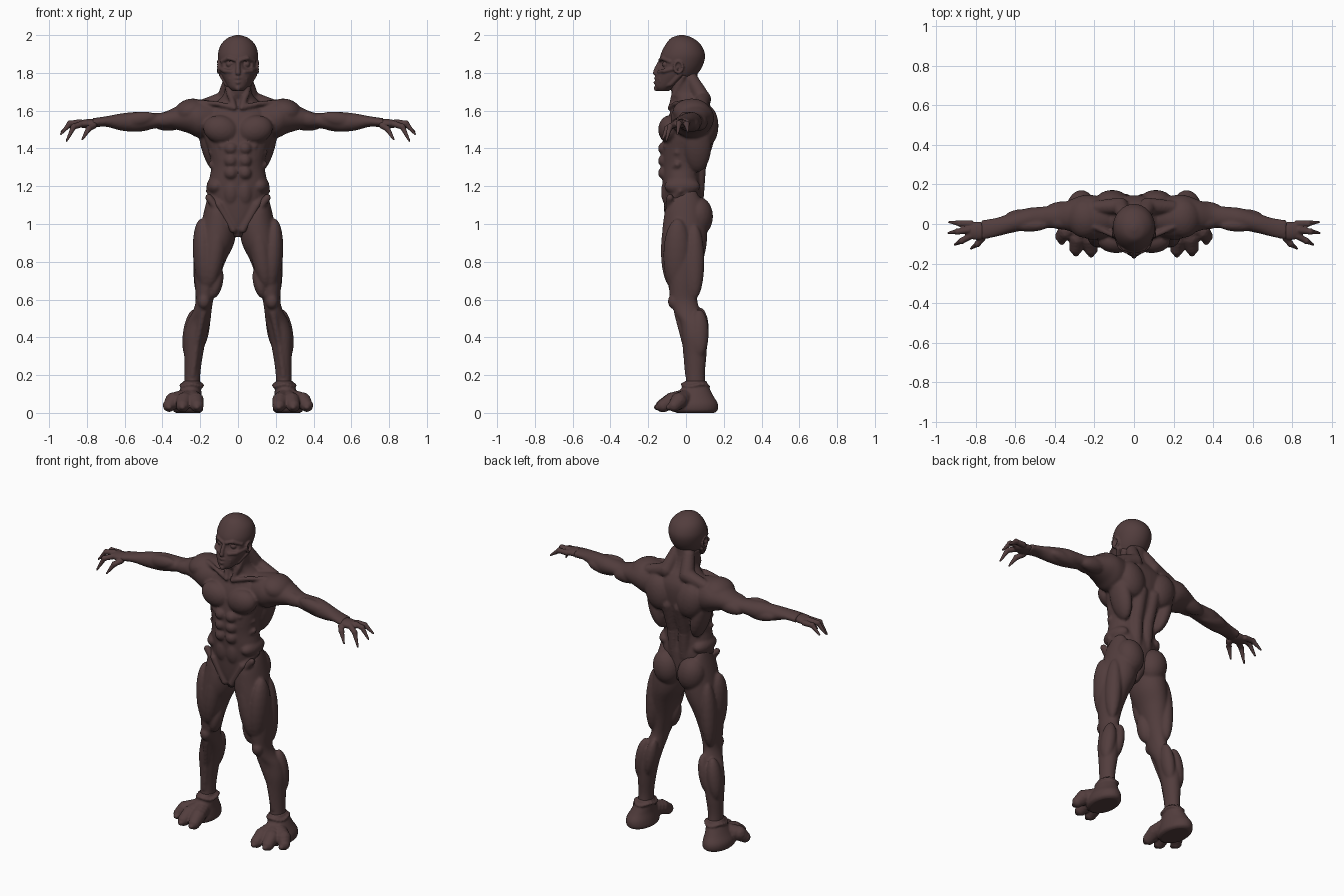
import bpy
import bmesh
import math
from mathutils import Matrix, Vector

default_cube = bpy.data.objects.get("Cube")
if default_cube:
    bpy.data.objects.remove(default_cube, do_unlink=True)

skin = bpy.data.materials.new("dark brown skin")
skin.use_nodes = True
skin_colour = (0.085, 0.047, 0.047, 1)
skin.diffuse_color = skin_colour
skin.node_tree.nodes["Principled BSDF"].inputs["Base Color"].default_value = skin_colour


def spline(before, start, end, after, t):
    """Smooth blend between two neighbouring cross-sections."""
    return [b + (c - a) * t / 2 + (2 * a - 5 * b + 4 * c - d) * t * t / 2
            + (3 * b - a - 3 * c + d) * t ** 3 / 2
            for a, b, c, d in zip(before, start, end, after)]


def loft(bm, rows, axis="z", sides=32, steps=5, squareness=1.0):
    """Skin oval sections given as (position, low, high, low, high)."""
    dense = []
    for i in range(len(rows) - 1):
        before, after = rows[max(i - 1, 0)], rows[min(i + 2, len(rows) - 1)]
        for step in range(steps):
            dense.append(spline(before, rows[i], rows[i + 1], after, step / steps))
    dense.append(rows[-1])
    rings = []
    for place, low_a, high_a, low_b, high_b in dense:
        ring = []
        for k in range(sides):
            angle = math.tau * k / sides
            c, s = math.cos(angle), math.sin(angle)
            c = math.copysign(abs(c) ** squareness, c)
            s = math.copysign(abs(s) ** squareness, s)
            a = (low_a + high_a) / 2 + c * (high_a - low_a) / 2
            b = (low_b + high_b) / 2 + s * (high_b - low_b) / 2
            ring.append(bm.verts.new((a, b, place) if axis == "z" else (place, a, b)))
        rings.append(ring)
    for lower, upper in zip(rings, rings[1:]):
        for k in range(sides):
            n = (k + 1) % sides
            bm.faces.new((lower[k], lower[n], upper[n], upper[k]))
    bm.faces.new(rings[0][::-1])
    bm.faces.new(rings[-1])


def symmetric(rows):
    return [(z, -half, half, front, back) for z, half, front, back in rows]


def blob(bm, centre, size, tilt=0.0, axis="Y"):
    matrix = (Matrix.Translation(centre) @ Matrix.Rotation(math.radians(tilt), 4, axis)
              @ Matrix.Diagonal((*size, 1)))
    bmesh.ops.create_icosphere(bm, subdivisions=3, radius=1, matrix=matrix)


def chain(bm, points, radii):
    """Tapered rounded cord through the points."""
    for i in range(len(points) - 1):
        start, end = Vector(points[i]), Vector(points[i + 1])
        count = max(2, int((end - start).length / min(radii[i], radii[i + 1]) * 2))
        for k in range(count + 1):
            t = k / count
            radius = radii[i] + (radii[i + 1] - radii[i]) * t
            matrix = Matrix.Translation(start.lerp(end, t))
            bmesh.ops.create_icosphere(bm, subdivisions=2, radius=radius, matrix=matrix)


def mirror_copy(bm):
    copy = bmesh.ops.duplicate(bm, geom=bm.verts[:] + bm.edges[:] + bm.faces[:])["geom"]
    for item in copy:
        if isinstance(item, bmesh.types.BMVert):
            item.co.x = -item.co.x
    bmesh.ops.reverse_faces(bm, faces=[f for f in copy if isinstance(f, bmesh.types.BMFace)])


def finish(name, bm, voxel, smoothing=2):
    """Fuse the overlapping forms into one smooth skin."""
    bmesh.ops.recalc_face_normals(bm, faces=bm.faces[:])
    mesh = bpy.data.meshes.new(name)
    bm.to_mesh(mesh)
    bm.free()
    mesh.materials.append(skin)
    body_part = bpy.data.objects.new(name, mesh)
    bpy.context.collection.objects.link(body_part)
    remesh = body_part.modifiers.new("fuse", "REMESH")
    remesh.mode = "VOXEL"
    remesh.voxel_size = voxel
    remesh.use_smooth_shade = True
    smooth = body_part.modifiers.new("soften", "SMOOTH")
    smooth.iterations = smoothing


def finish_pair(name, build, voxel):
    for side, sign in (("left", 1), ("right", -1)):
        bm = bmesh.new()
        build(bm)
        bmesh.ops.scale(bm, vec=(sign, 1, 1), verts=bm.verts[:])
        finish(side + "_" + name, bm, voxel)


# Upper body: one half of the muscles and arm, mirrored, around a central trunk
torso = bmesh.new()
loft(torso, [(.08, -.05, .12, 1.46, 1.64), (.2, -.08, .145, 1.455, 1.66),
             (.26, -.065, .145, 1.48, 1.65), (.33, -.035, .12, 1.5, 1.62),
             (.4, -.02, .095, 1.51, 1.59), (.47, -.025, .087, 1.5, 1.59),
             (.54, -.03, .08, 1.488, 1.593), (.62, -.045, .055, 1.495, 1.585),
             (.7, -.065, .03, 1.515, 1.57), (.77, -.08, .02, 1.51, 1.56)], axis="x")
blob(torso, (.09, -.085, 1.5), (.095, .062, .075), -12)            # chest
blob(torso, (.25, .03, 1.595), (.09, .1, .068), 14)                # shoulder
blob(torso, (.36, .012, 1.555), (.085, .04, .042), 8)              # upper arm front
blob(torso, (.35, .07, 1.54), (.1, .045, .045), 8)                 # upper arm back
blob(torso, (.53, -.005, 1.555), (.1, .034, .038), 8)              # forearm top
blob(torso, (.55, .04, 1.525), (.1, .036, .036), -4)               # forearm underside
blob(torso, (.11, .11, 1.52), (.085, .062, .11), 15)               # shoulder blade
blob(torso, (.15, .06, 1.42), (.048, .075, .15), 14)               # flank
chain(torso, [(.035, .06, 1.14), (.04, .07, 1.3), (.045, .115, 1.46)], [.036, .038, .04])
chain(torso, [(.045, .035, 1.76), (.07, .09, 1.66), (.19, .085, 1.625)], [.035, .045, .035])
chain(torso, [(.065, -.015, 1.78), (.045, -.06, 1.69), (.018, -.08, 1.615)], [.018, .018, .014])
chain(torso, [(.02, -.085, 1.615), (.1, -.06, 1.635), (.2, -.015, 1.645)], [.014, .014, .014])
for row, height in enumerate((1.4, 1.335, 1.27)):                  # stomach and ribs
    blob(torso, (.037, -.112, height), (.036, .036, .036))
    chain(torso, [(.085, -.105 + row * .008, height + .01), (.14, -.045, height + .045)],
          [.016, .018])
blob(torso, (.035, -.09, 1.17), (.045, .042, .08))
blob(torso, (.115, -.02, 1.2), (.052, .095, .05), 10)              # hip ridge
chain(torso, [(.155, -.03, 1.175), (.1, -.1, 1.1), (.025, -.095, .97)], [.016, .018, .02])
mirror_copy(torso)
loft(torso, symmetric([
    (.93, .02, -.08, .03), (.99, .06, -.105, .08), (1.06, .12, -.115, .09),
    (1.15, .155, -.12, .09), (1.22, .155, -.125, .08), (1.3, .142, -.128, .085),
    (1.38, .155, -.13, .115), (1.46, .18, -.12, .135), (1.54, .19, -.105, .145),
    (1.6, .17, -.08, .14), (1.65, .11, -.06, .115), (1.69, .075, -.075, .085),
    (1.75, .068, -.085, .065), (1.82, .06, -.07, .06)]), squareness=.9)
finish("upper_body", torso, .008)


def build_leg(bm):
    loft(bm, [(1.18, .1, .15, -.03, .05), (1.1, .05, .172, -.1, .09),
              (1, .012, .195, -.122, .11), (.9, .02, .215, -.127, .11),
              (.8, .067, .23, -.115, .09), (.7, .102, .23, -.095, .068),
              (.6, .13, .224, -.083, .06), (.54, .14, .238, -.065, .075),
              (.48, .147, .27, -.032, .095), (.4, .167, .288, -.02, .112),
              (.3, .187, .285, -.008, .108), (.2, .2, .283, 0, .1),
              (.11, .2, .285, -.005, .11)])
    blob(bm, (.085, .065, 1.04), (.084, .078, .105), 8)            # buttock
    blob(bm, (.18, -.045, .83), (.058, .075, .2), 4)               # outer thigh
    blob(bm, (.12, -.075, .86), (.055, .058, .2), -9)              # front thigh
    blob(bm, (.115, -.05, .69), (.035, .045, .085), -12)           # inner knee muscle
    blob(bm, (.19, .045, .8), (.045, .052, .2), -3)                # rear thigh
    blob(bm, (.18, -.06, .59), (.034, .036, .042))                 # kneecap
    blob(bm, (.25, .07, .42), (.042, .05, .13), -8)                # outer calf
    blob(bm, (.188, .075, .44), (.036, .046, .12), -10)            # inner calf
    chain(bm, [(.185, -.045, .53), (.22, -.002, .36), (.24, .01, .2)], [.02, .018, .016])
    chain(bm, [(.05, -.09, 1.0), (.155, -.085, 1.14)], [.022, .02])


def build_foot(bm):
    loft(bm, [(0, .2, .33, -.05, .15), (.015, .185, .345, -.07, .168),
              (.05, .187, .345, -.07, .168), (.09, .193, .325, -.055, .145),
              (.13, .195, .305, -.025, .125), (.17, .2, .288, -.005, .108)])
    for x, y, width in ((.217, -.125, .036), (.293, -.12, .036), (.365, -.062, .034)):
        chain(bm, [(.25, .02, .085), (x * .8 + .05, y * .6, .065), (x, y, .038)],
              [.05, .045, width])
        blob(bm, (x, y - .025, .03), (.018, .02, .016))            # nail
    for k in range(20):                                            # ankle fold
        angle = math.tau * k / 20
        blob(bm, (.245 + .05 * math.cos(angle), .05 + .062 * math.sin(angle),
                  .145 + .006 * math.sin(angle * 3)), (.016, .016, .011))
    for vertex in bm.verts:                                        # flat sole
        vertex.co.z = max(vertex.co.z, 0)


def build_hand(bm):
    blob(bm, (.79, -.035, 1.532), (.07, .046, .024), 4)
    knuckles = ((.825, .002, 1.53), (.835, -.03, 1.538), (.825, -.06, 1.53), (.765, -.07, 1.52))
    joints = ((.88, .003, 1.53), (.89, -.038, 1.532), (.87, -.085, 1.515), (.79, -.1, 1.505))
    tips = ((.935, .01, 1.488), (.938, -.045, 1.475), (.907, -.105, 1.44), (.825, -.125, 1.447))
    for knuckle, joint, tip in zip(knuckles, joints, tips):
        chain(bm, [knuckle, joint, tip], [.018, .0155, .006])
        blob(bm, joint, (.017, .017, .017))


finish_pair("leg", build_leg, .008)
finish_pair("foot", build_foot, .006)
finish_pair("hand", build_hand, .0045)

# Head: smooth skull with sunken eye sockets and bony face
head = bmesh.new()
loft(head, symmetric([
    (1.705, .03, -.15, -.09), (1.725, .05, -.163, -.05), (1.76, .072, -.163, .02),
    (1.8, .09, -.155, .065), (1.85, .102, -.142, .093), (1.9, .106, -.133, .1),
    (1.95, .09, -.108, .078), (1.985, .054, -.078, .035), (2, .012, -.035, -.01)]),
     sides=64, steps=8)
for vertex in head.verts:
    for side in (-1, 1):
        distance = (vertex.co - Vector((side * .045, -.125, 1.845))).length
        if distance < .04:
            vertex.co.y += .035 * (1 - distance / .04)
chain(head, [(0, -.135, 1.86), (0, -.155, 1.825), (0, -.162, 1.8)], [.012, .012, .014])
for side in (-1, 1):
    chain(head, [(side * .014, -.138, 1.868), (side * .05, -.125, 1.878), (side * .085, -.085, 1.86)],
          [.01, .011, .01])                                        # brow
    chain(head, [(side * .035, -.14, 1.805), (side * .07, -.115, 1.81), (side * .097, -.05, 1.825)],
          [.012, .013, .01])                                       # cheekbone
    chain(head, [(0, -.16, 1.772), (side * .045, -.138, 1.768)], [.01, .007])
    chain(head, [(0, -.162, 1.748), (side * .045, -.136, 1.755)], [.01, .007])
    chain(head, [(0, -.155, 1.718), (side * .06, -.08, 1.74), (side * .09, -.03, 1.79)],
          [.016, .012, .012])                                      # jaw
    blob(head, (side * .045, -.108, 1.845), (.018, .018, .016))    # eyeball
    for k in range(14):                                            # ear rim
        angle = math.tau * k / 14
        blob(head, (side * .1, -.04 + .022 * math.cos(angle), 1.832 + .03 * math.sin(angle)),
             (.012, .008, .008))
finish("head", head, .0045, 1)
